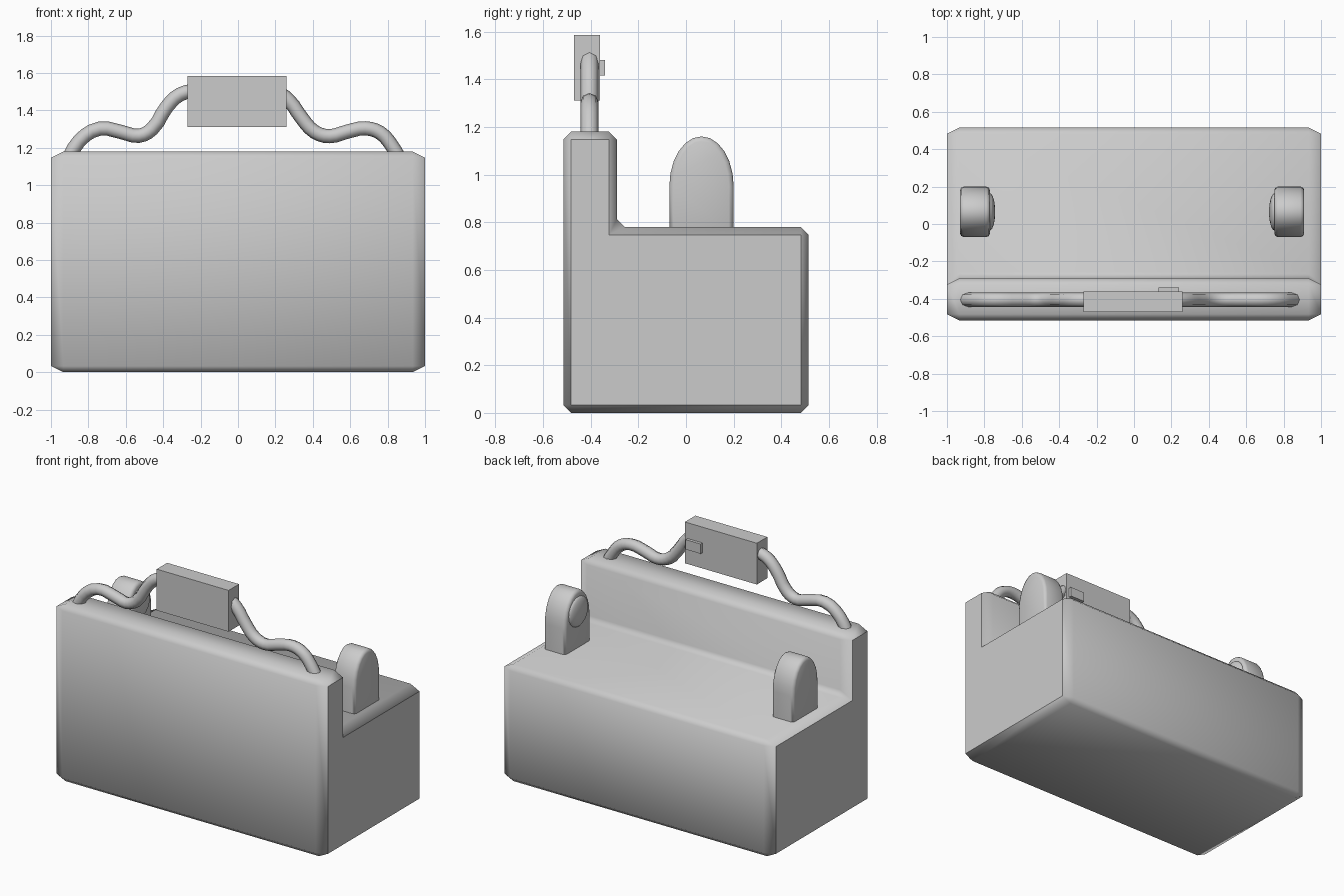
import bpy, bmesh, math
from mathutils import Matrix, Vector

if "Cube" in bpy.data.objects:
    bpy.data.objects.remove(bpy.data.objects["Cube"])


def finish(name, bm, smooth=None):
    bmesh.ops.recalc_face_normals(bm, faces=bm.faces)
    me = bpy.data.meshes.new(name)
    bm.to_mesh(me)
    bm.free()
    ob = bpy.data.objects.new(name, me)
    bpy.context.collection.objects.link(ob)
    if smooth:
        bpy.ops.object.select_all(action='DESELECT')
        bpy.context.view_layer.objects.active = ob
        ob.select_set(True)
        bpy.ops.object.shade_smooth_by_angle(angle=math.radians(smooth))
    return ob


def extrude_profile(yz, x0, x1):
    """Solid made by extruding a y-z outline along x."""
    bm = bmesh.new()
    face = bm.faces.new([bm.verts.new((x0, y, z)) for y, z in yz])
    ext = bmesh.ops.extrude_face_region(bm, geom=[face])
    moved = [v for v in ext['geom'] if isinstance(v, bmesh.types.BMVert)]
    bmesh.ops.translate(bm, verts=moved, vec=(x1 - x0, 0, 0))
    bmesh.ops.recalc_face_normals(bm, faces=bm.faces)
    return bm


def box(name, lo, hi):
    lo, hi = Vector(lo), Vector(hi)
    bm = bmesh.new()
    size = hi - lo
    bmesh.ops.create_cube(bm, size=1, matrix=Matrix.Translation((lo + hi) / 2)
                          @ Matrix.Diagonal((*size, 1)))
    return finish(name, bm)


# Stepped body: bevelled at half width, then stretched so chamfers are wider in x
outline = [(-.515, 0), (.515, 0), (.515, .78), (-.29, .78), (-.29, 1.18), (-.515, 1.18)]
bm = extrude_profile(outline, -.5, .5)
bmesh.ops.bevel(bm, geom=bm.edges[:], offset=.033, segments=1, affect='EDGES')
bmesh.ops.scale(bm, vec=(2, 1, 1), verts=bm.verts)
finish("body", bm, 50)

# Rounded posts with a domed button on the inner face
arch = [(-.07, .74), (.20, .74)]
arch += [(.065 + .135 * math.cos(a), .95 + .21 * math.sin(a))
         for a in [math.pi * i / 12 for i in range(13)]]
for side, label in ((-1, "left"), (1, "right")):
    cx = -.01 + side * .84
    bm = extrude_profile(arch, cx - .08, cx + .08)
    rims = [e for e in bm.edges if abs(e.verts[0].co.x - e.verts[1].co.x) < 1e-5]
    bmesh.ops.bevel(bm, geom=rims, offset=.02, segments=2, profile=.5, affect='EDGES')
    finish(label + "_post", bm, 50)

    bm = bmesh.new()
    bmesh.ops.create_uvsphere(
        bm, u_segments=20, v_segments=12, radius=1,
        matrix=Matrix.Translation((cx - side * .078, .065, 1.02))
        @ Matrix.Diagonal((.03, .1, .1, 1)) @ Matrix.Rotation(math.pi / 2, 4, 'Y'))
    finish(label + "_post_button", bm, 50)

# Wavy cable running through the control box
path = [(-.92, 1.11), (-.85, 1.235), (-.74, 1.302), (-.62, 1.283), (-.53, 1.264),
        (-.46, 1.30), (-.38, 1.42), (-.31, 1.485), (-.22, 1.505), (0, 1.50), (.2, 1.50),
        (.27, 1.455), (.34, 1.36), (.41, 1.285), (.49, 1.262), (.58, 1.285),
        (.68, 1.304), (.76, 1.28), (.82, 1.215), (.88, 1.11)]
cu = bpy.data.curves.new("cable", 'CURVE')
cu.dimensions = '3D'
cu.bevel_depth = .038
cu.bevel_resolution = 2
cu.resolution_u = 3
cu.use_fill_caps = True
sp = cu.splines.new('BEZIER')
sp.bezier_points.add(len(path) - 1)
for p, (x, z) in zip(sp.bezier_points, path):
    p.co = (x, -.405, z)
    p.handle_left_type = p.handle_right_type = 'AUTO'
bpy.context.collection.objects.link(bpy.data.objects.new("cable", cu))

# Control box and its switch
box("control_box", (-.27, -.47, 1.31), (.26, -.36, 1.585))
box("switch", (.13, -.37, 1.415), (.24, -.34, 1.48))
